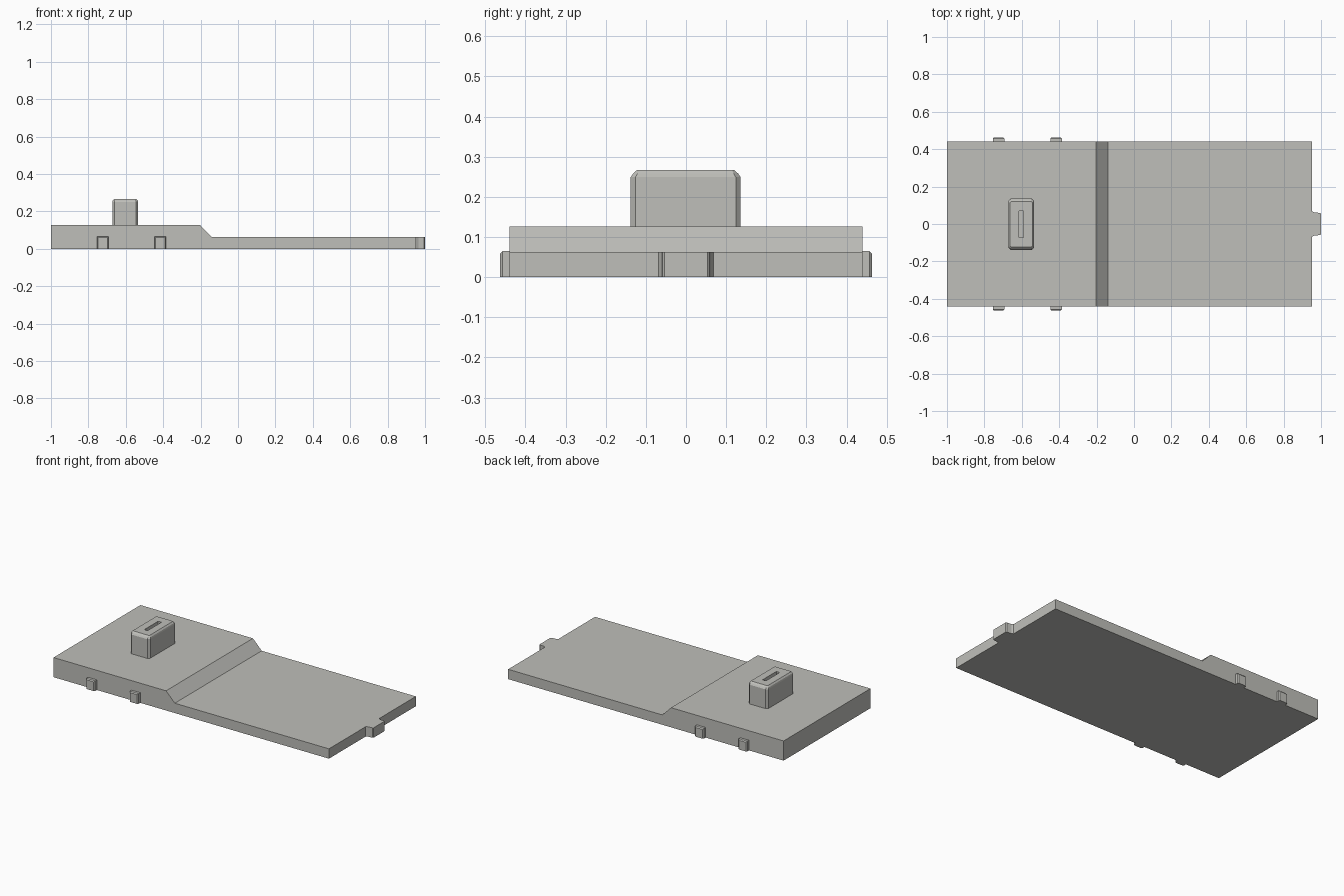
import bpy
import bmesh

if "Cube" in bpy.data.objects:
    bpy.data.objects.remove(bpy.data.objects["Cube"])

grey = bpy.data.materials.new("warm_grey")
grey.diffuse_color = (0.52, 0.52, 0.49, 1)
grey.use_nodes = True
grey.node_tree.nodes["Principled BSDF"].inputs["Base Color"].default_value = grey.diffuse_color


def finish(name, bm):
    bmesh.ops.recalc_face_normals(bm, faces=bm.faces[:])
    mesh = bpy.data.meshes.new(name)
    bm.to_mesh(mesh)
    bm.free()
    mesh.materials.append(grey)
    obj = bpy.data.objects.new(name, mesh)
    bpy.context.collection.objects.link(obj)
    return obj


def extrude(name, points, offset):
    bm = bmesh.new()
    face = bm.faces.new([bm.verts.new(p) for p in points])
    new = bmesh.ops.extrude_face_region(bm, geom=[face], use_keep_orig=True)
    verts = [v for v in new["geom"] if isinstance(v, bmesh.types.BMVert)]
    bmesh.ops.translate(bm, verts=verts, vec=offset)
    return finish(name, bm)


def rounded_outline(cx, cy, hx, hy, c, z):
    """Rectangle with cut corners."""
    return [(cx + x, cy + y, z) for x, y in (
        (-hx + c, -hy), (hx - c, -hy), (hx, -hy + c), (hx, hy - c),
        (hx - c, hy), (-hx + c, hy), (-hx, hy - c), (-hx, -hy + c))]


# Stepped body with sloped transition
profile = [(-1, 0), (0.953, 0), (0.953, 0.063), (-0.14, 0.063),
           (-0.202, 0.126), (-1, 0.126)]
extrude("body", [(x, -0.44, z) for x, z in profile], (0, 0.88, 0))

# End tab with flared root
half = [(0.953, 0.068), (0.964, 0.062), (0.995, 0.059), (1.0, 0.054)]
tab = [(x, -y, 0) for x, y in half] + [(x, y, 0) for x, y in reversed(half)]
extrude("end_tab", tab, (0, 0, 0.063))

# Side clips with bevelled outer edges
for side, label in ((-1, "front"), (1, "back")):
    for i, x in enumerate((-0.724, -0.416)):
        bm = bmesh.new()
        inner = [(-0.031, 0), (0.031, 0), (0.031, 0.065), (-0.031, 0.065)]
        outer = [(-0.025, 0), (0.025, 0), (0.025, 0.059), (-0.025, 0.059)]
        rings = [[bm.verts.new((x + px, side * y, pz)) for px, pz in ring]
                 for ring, y in ((inner, 0.43), (inner, 0.457), (outer, 0.463))]
        for a, b in zip(rings, rings[1:]):
            for k in range(4):
                n = (k + 1) % 4
                bm.faces.new((a[k], a[n], b[n], b[k]))
        bm.faces.new(rings[0])
        bm.faces.new(rings[-1])
        finish(f"{label}_clip_{i + 1}", bm)

# Raised block: chamfered shell, with a recessed slot in the top
cx, cy = -0.603, -0.001
bm = bmesh.new()
layers = [(0.069, 0.137, 0.012, 0.12), (0.069, 0.137, 0.012, 0.249),
          (0.067, 0.131, 0.011, 0.258), (0.059, 0.121, 0.005, 0.267)]
rings = [[bm.verts.new(p) for p in rounded_outline(cx, cy, *layer)]
         for layer in layers]
for a, b in zip(rings, rings[1:]):
    for k in range(8):
        n = (k + 1) % 8
        bm.faces.new((a[k], a[n], b[n], b[k]))
bm.faces.new(rings[0])
bm.faces.new(rings[-1])
block = finish("raised_block", bm)

slot = extrude("slot_cutter", [(cx + x, cy + y, 0.235) for x, y in
               ((-0.012, -0.07), (0.012, -0.07), (0.012, 0.07), (-0.012, 0.07))],
               (0, 0, 0.06))
slot.hide_render = True
slot.hide_set(True)
cut = block.modifiers.new("slot", "BOOLEAN")
cut.operation = "DIFFERENCE"
cut.solver = "EXACT"
cut.object = slot
